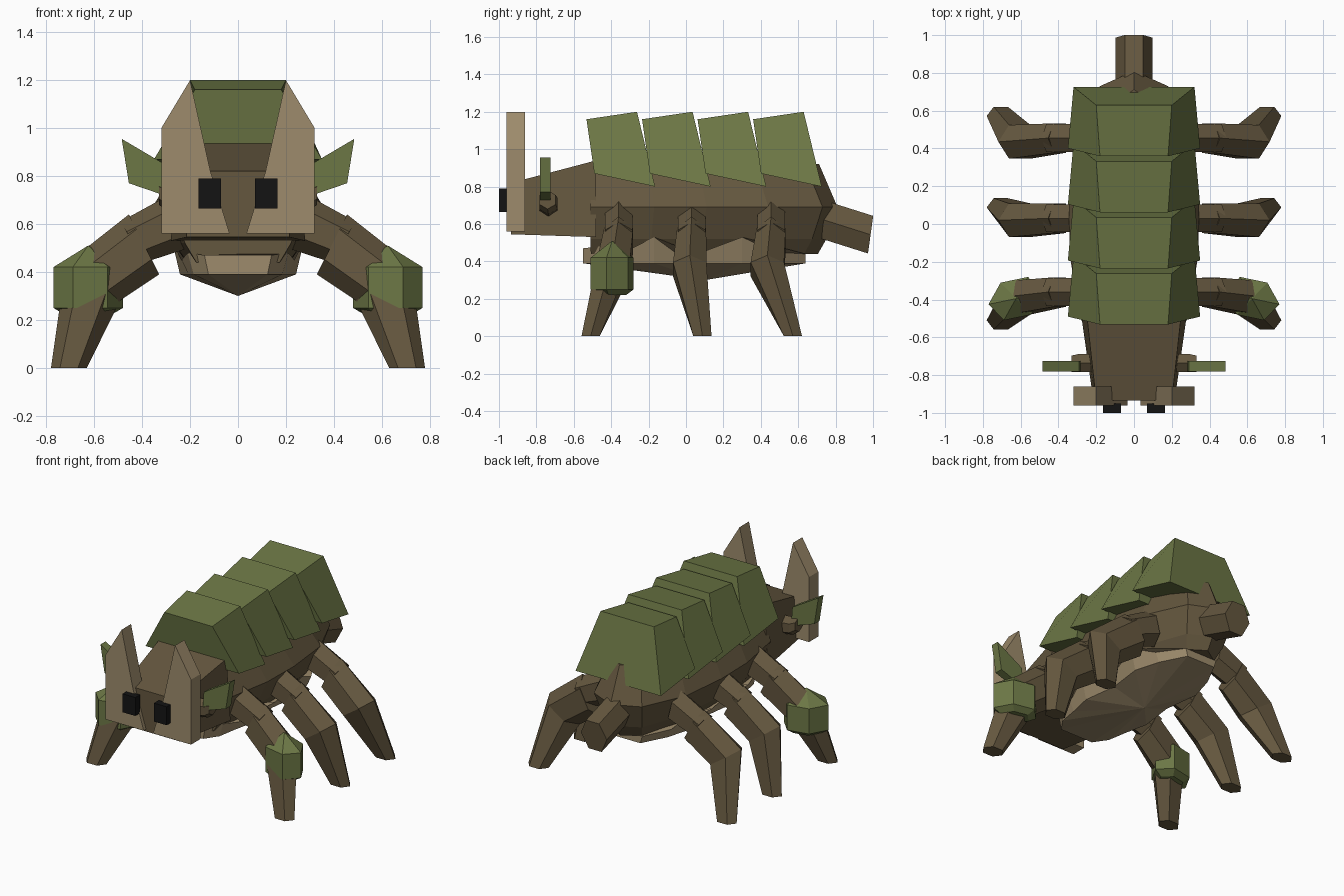
import bpy, bmesh
from math import cos, sin, pi
from mathutils import Vector as V

if "Cube" in bpy.data.objects:
    bpy.data.objects.remove(bpy.data.objects["Cube"])


def material(name, rgb):
    m = bpy.data.materials.new(name)
    m.diffuse_color = (*rgb, 1)
    m.use_nodes = True
    m.node_tree.nodes["Principled BSDF"].inputs["Base Color"].default_value = m.diffuse_color
    return m


BROWN = material("brown", (0.128, 0.095, 0.049))
GREEN = material("green", (0.15, 0.185, 0.06))
TAN = material("tan", (0.34, 0.26, 0.15))
BLACK = material("black", (0.007, 0.007, 0.007))


def loft(name, rings, mat, mirror=False):
    """Skin a list of equal-length point rings into a closed flat-shaded solid."""
    bm = bmesh.new()
    loops = [[bm.verts.new(p) for p in r] for r in rings]
    n = len(loops[0])
    for a, b in zip(loops, loops[1:]):
        for i in range(n):
            j = (i + 1) % n
            bm.faces.new((a[i], a[j], b[j], b[i]))
    bm.faces.new(loops[0])
    bm.faces.new(loops[-1])
    bmesh.ops.remove_doubles(bm, verts=bm.verts, dist=1e-4)
    bmesh.ops.recalc_face_normals(bm, faces=bm.faces)
    me = bpy.data.meshes.new(name)
    bm.to_mesh(me)
    bm.free()
    me.materials.append(mat)
    ob = bpy.data.objects.new(name, me)
    bpy.context.collection.objects.link(ob)
    if mirror:
        ob.modifiers.new("Mirror", 'MIRROR').use_mirror_merge = False
    return ob


def ring(c, u, v, n=6, turn=0.0):
    """Elliptical n-sided ring with half axes u and v."""
    return [V(c) + V(u) * cos(2 * pi * i / n + turn) + V(v) * sin(2 * pi * i / n + turn)
            for i in range(n)]


def rect(y, half_low, half_high, z_low, z_high, y_high=None):
    yh = y if y_high is None else y_high
    return [(-half_low, y, z_low), (half_low, y, z_low),
            (half_high, yh, z_high), (-half_high, yh, z_high)]


def slab(name, profile, y0, y1, mat):
    """Front-view (x, z) profile extruded along y, mirrored to both sides."""
    return loft(name, [[(x, y, z) for x, z in profile] for y in (y0, y1)], mat, True)


def both(half):
    """Complete a half outline running from front to back by mirroring x."""
    return half + [(-p[0], *p[1:]) for p in reversed(half) if p[0] > 0]


# Faceted body, stacked from scaled outlines (front edge stays in place)
outline = both([(0.28, -0.51), (0.34, -0.17), (0.345, 0.11), (0.31, 0.44), (0.18, 0.73), (0, 0.81)])
loft("body", [[(x * sx, -0.5 + (y + 0.5) * sy, z) for x, y in outline]
              for z, sx, sy in ((0.44, 0.62, 0.92), (0.52, 0.79, 0.955), (0.69, 1, 1), (0.92, 0.6, 0.925))],
     BROWN)

# Pale belly with zigzag rim and a shallow pointed underside
rim = both([(0.14, -0.55, 0.47), (0.21, -0.46, 0.48), (0.235, -0.33, 0.45), (0.275, -0.17, 0.53),
            (0.24, 0.06, 0.44), (0.275, 0.3, 0.53), (0.22, 0.47, 0.45), (0.12, 0.64, 0.44)])
low = [(x * 0.88, y, 0.39) for x, y, z in rim]
loft("belly", [rim, low, [(0, 0.1, 0.30)] * len(rim)], TAN)

# Head wedge
loft("head", [rect(-0.935, 0.215, 0.2, 0.545, 0.82), rect(-0.48, 0.28, 0.25, 0.53, 0.94)], BROWN)

# Overlapping back plates
for i in range(4):
    y = 0.297 * i
    loft(f"back_plate_{i + 1}", [rect(-0.49 + y, 0.35, 0.18, 0.87, 1.16, -0.532 + y),
                                 rect(-0.165 + y, 0.32, 0.2, 0.80, 1.20, -0.262 + y)], GREEN)

# Face plates and eyes
slab("face_plate", [(0.035, 0.56), (0.32, 0.56), (0.32, 1.0), (0.2, 1.2), (0.115, 0.82)],
     -0.96, -0.86, TAN)
slab("eye", [(0.07, 0.665), (0.165, 0.665), (0.165, 0.79), (0.07, 0.79)], -1.0, -0.95, BLACK)

# Ears on short stubs
slab("ear", [(0.28, 0.71), (0.455, 0.77), (0.485, 0.955), (0.29, 0.84)], -0.78, -0.725, GREEN)
loft("ear_stub", [ring((0.2, -0.735, 0.70), (0, 0, 0.065), (0, 0.055, 0)),
                  ring((0.29, -0.735, 0.71), (0, 0, 0.06), (0, 0.055, 0)),
                  ring((0.33, -0.74, 0.73), (0, 0, 0.05), (0, 0.05, 0))], BROWN, True)

# Tail stub
loft("tail", [ring((0, y, z), (0.097, 0, 0), (0, 0.016, 0.116))
              for y, z in ((0.68, 0.64), (0.987, 0.543))], BROWN)

# Three pairs of legs: hip, then thigh and shin bent at the knee
for part, root, knee, foot in (("front", -0.36, -0.39, -0.51),
                               ("middle", 0.03, 0.02, 0.088),
                               ("rear", 0.455, 0.435, 0.572)):
    loft(part + "_hip", [ring((0.25, root, 0.61), (0.03, 0, 0.115), (0, 0.085, 0)),
                         ring((0.44, root, 0.525), (0.05, 0, 0.085), (0, 0.085, 0))], BROWN, True)
    loft(part + "_leg", [ring((0.392, root, 0.515), (0.063, 0, 0.125), (0, 0.09, 0)),
                         ring((0.605, knee, 0.357), (0.113, 0, 0.076), (0, 0.103, 0)),
                         ring((0.705, foot, 0), (0.075, 0, 0), (0, 0.056, 0))], BROWN, True)

# Knee guards on the front legs
loft("knee_guard", [ring((0.625, -0.395, z), (0.145 * s, -0.03 * s, 0), (0.01 * s, 0.115 * s, 0))
                    for z, s in ((0.22, 0.65), (0.25, 1), (0.42, 1), (0.51, 0))], GREEN, True)
